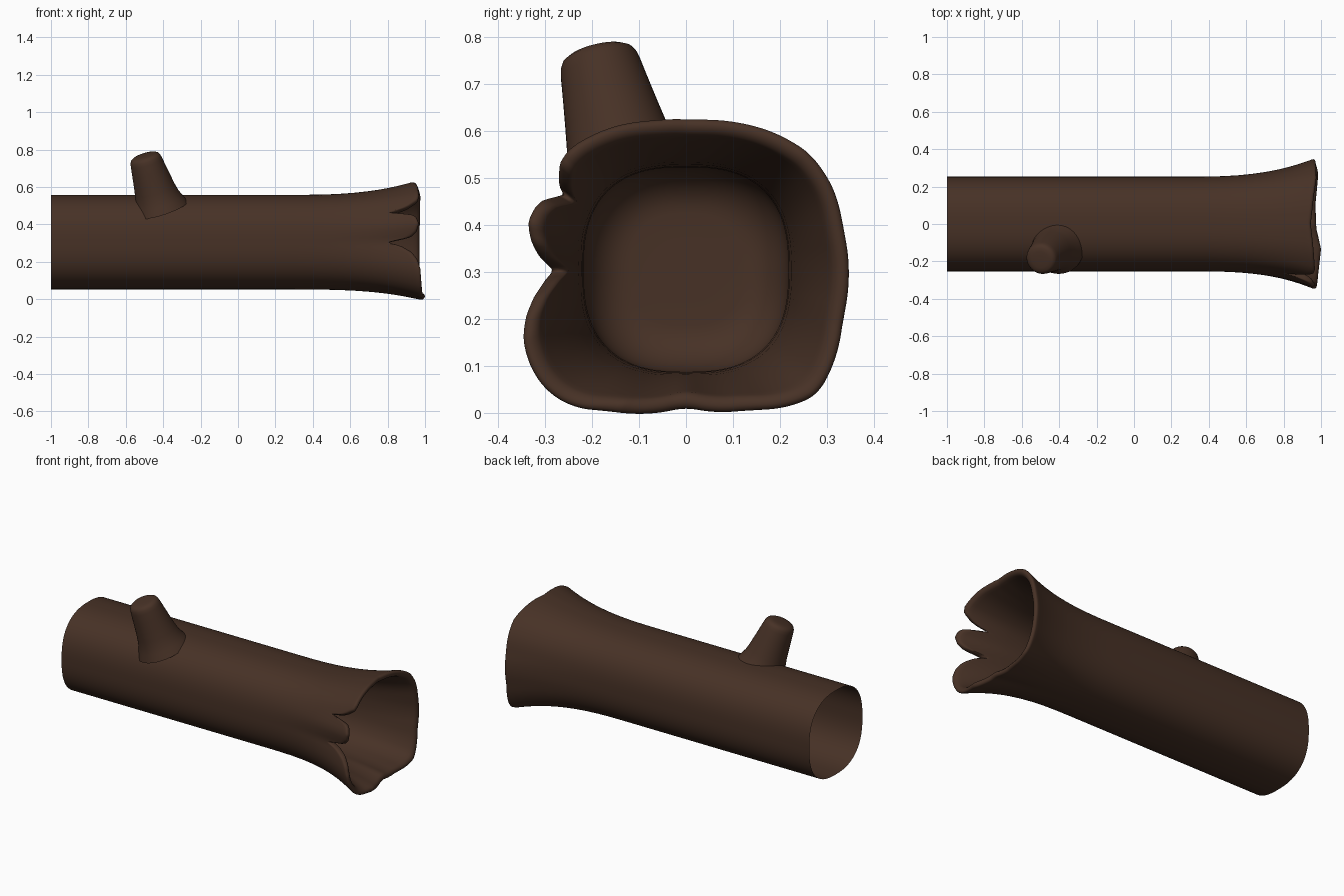
import bpy, bmesh, math
from mathutils import Vector

if "Cube" in bpy.data.objects:
    bpy.data.objects.remove(bpy.data.objects["Cube"])

SEG = 240
CZ = 0.305                       # height of the log's axis

bark = bpy.data.materials.new("dark brown bark")
bark.diffuse_color = (0.063, 0.031, 0.019, 1)
bark.use_nodes = True
bark.node_tree.nodes["Principled BSDF"].inputs["Base Color"].default_value = bark.diffuse_color


def table(pts, t):
    """Piecewise linear lookup in sorted (t, value) pairs."""
    if t <= pts[0][0]:
        return pts[0][1]
    for (a, u), (b, v) in zip(pts, pts[1:]):
        if t <= b:
            return u + (v - u) * (t - a) / (b - a)
    return pts[-1][1]


def make(name, bm):
    me = bpy.data.meshes.new(name)
    bm.to_mesh(me)
    bm.free()
    ob = bpy.data.objects.new(name, me)
    bpy.context.collection.objects.link(ob)
    me.materials.append(bark)
    for p in me.polygons:
        p.use_smooth = True
    return ob


def skin(bm, rows, cap):
    """Bridge closed rings of points; optionally cap the last ring."""
    vs = [[bm.verts.new(p) for p in r] for r in rows]
    for a, b in zip(vs, vs[1:]):
        n = len(a)
        for j in range(n):
            k = (j + 1) % n
            bm.faces.new((a[j], a[k], b[k], b[j]))
    if cap:
        bm.faces.new(vs[-1])


# Outline of the flared mouth, (y, z), counter-clockwise from +y
mouth = [(.352, .28), (.34, .39), (.315, .485), (.27, .55), (.195, .6), (.105, .628),
         (.03, .635), (-.07, .632), (-.17, .612), (-.255, .565), (-.30, .49),
         (-.345, .41), (-.32, .305), (-.352, .165), (-.335, .10), (-.295, .045),
         (-.24, .015), (-.16, .008), (0, .01), (.14, .003), (.22, .012),
         (.28, .04), (.315, .1), (.34, .2)]
polar = sorted((math.degrees(math.atan2(z - CZ, y)) % 360, math.hypot(y, z - CZ))
               for y, z in mouth)
polar = [(polar[-1][0] - 360, polar[-1][1])] + polar + [(polar[0][0] + 360, polar[0][1])]

# Where the mouth's edge ends along x, by angle, with two splits in the front
edge = [(0, .97), (45, .975), (65, .96), (90, .945), (115, .96), (135, .968), (140, .96),
        (145, .91), (147, .87), (148.5, .81), (151, .87), (154, .935), (157, .955),
        (163, .967), (170, .955), (175, .925), (178, .86), (180.5, .80), (184, .87),
        (190, .93), (196, .96), (203, .975), (225, .985), (245, 1.0), (265, .975),
        (290, .97), (315, .985), (340, .97), (360, .97)]


def mouth_radius(d):
    return sum(table(polar, (d + k) % 360) for k in (-4, -2, 0, 2, 4)) / 5


def tube_radius(d):
    c, s = abs(math.cos(math.radians(d))), abs(math.sin(math.radians(d)))
    return 0.253 / (c ** 2.5 + s ** 2.5) ** (1 / 2.5)


degs = [360 * j / SEG for j in range(SEG)]
ends = [table(edge, d) for d in degs]
tubes = [tube_radius(d) for d in degs]
mouths = [mouth_radius(d) for d in degs]


def point(j, x, inset=0, scale=1):
    f = min(1.08, (max(0, x - .3) / .67) ** 2.7)
    r = (tubes[j] * (1 - f) + mouths[j] * f - inset) * scale
    a = math.radians(degs[j])
    return (x, r * math.cos(a), CZ + r * math.sin(a))


def ring(xfun, inset=0, scale=1):
    return [point(j, xfun(j), inset, scale) for j in range(SEG)]


# Hollow log: outer bark, rounded rim, then the cavity
WALL, START = 0.036, 0.70
H = WALL / 2
rows = [ring(lambda j, x=x: x) for x in (-1, -.8, -.6, -.4, -.2, 0, .2, .3, .4, .48, .56, .63)]
STEPS = 14
for i in range(STEPS + 1):
    rows.append(ring(lambda j: START + (ends[j] - H - START) * i / STEPS))
for i in range(1, 6):
    a = math.pi * i / 6
    rows.append(ring(lambda j: ends[j] - H + H * math.sin(a), H - H * math.cos(a)))
for i in range(STEPS, -1, -1):
    rows.append(ring(lambda j: START + (ends[j] - H - START) * i / STEPS, WALL))
for x in (.63, .56, .48, .4, .34):
    rows.append(ring(lambda j: x, WALL))
# Rounded bottom of the cavity
for i in range(1, 9):
    a = math.pi / 2 * i / 8
    rows.append(ring(lambda j: .34 - .12 * math.sin(a), WALL, .55 + .45 * math.cos(a)))
rows.append(ring(lambda j: .22, WALL, .25))
bm = bmesh.new()
skin(bm, rows, True)
make("hollow_log", bm)

# Branch stub: rings along a leaning axis, flared at the root, rounded at the tip
base = Vector((-.418, -.125, .50))
axis = Vector((-.085, -.067, .275))
length = axis.length
axis.normalize()
side = Vector((0, 1, 0)).cross(axis).normalized()
other = axis.cross(side)
profile = [(-.02, .150), (.02, .132), (.05, .120), (.09, .111), (.14, .103), (.20, .094),
           (.25, .087), (.268, .083), (.280, .076), (.287, .064), (.290, .045), (.291, .02)]
rows = []
for t, r in profile:
    c = base + axis * (t * length / .296)
    rows.append([c + (side * math.cos(a) + other * math.sin(a)) * r
                 for a in (2 * math.pi * k / 48 for k in range(48))])
bm = bmesh.new()
skin(bm, rows, True)
make("branch_stub", bm)
